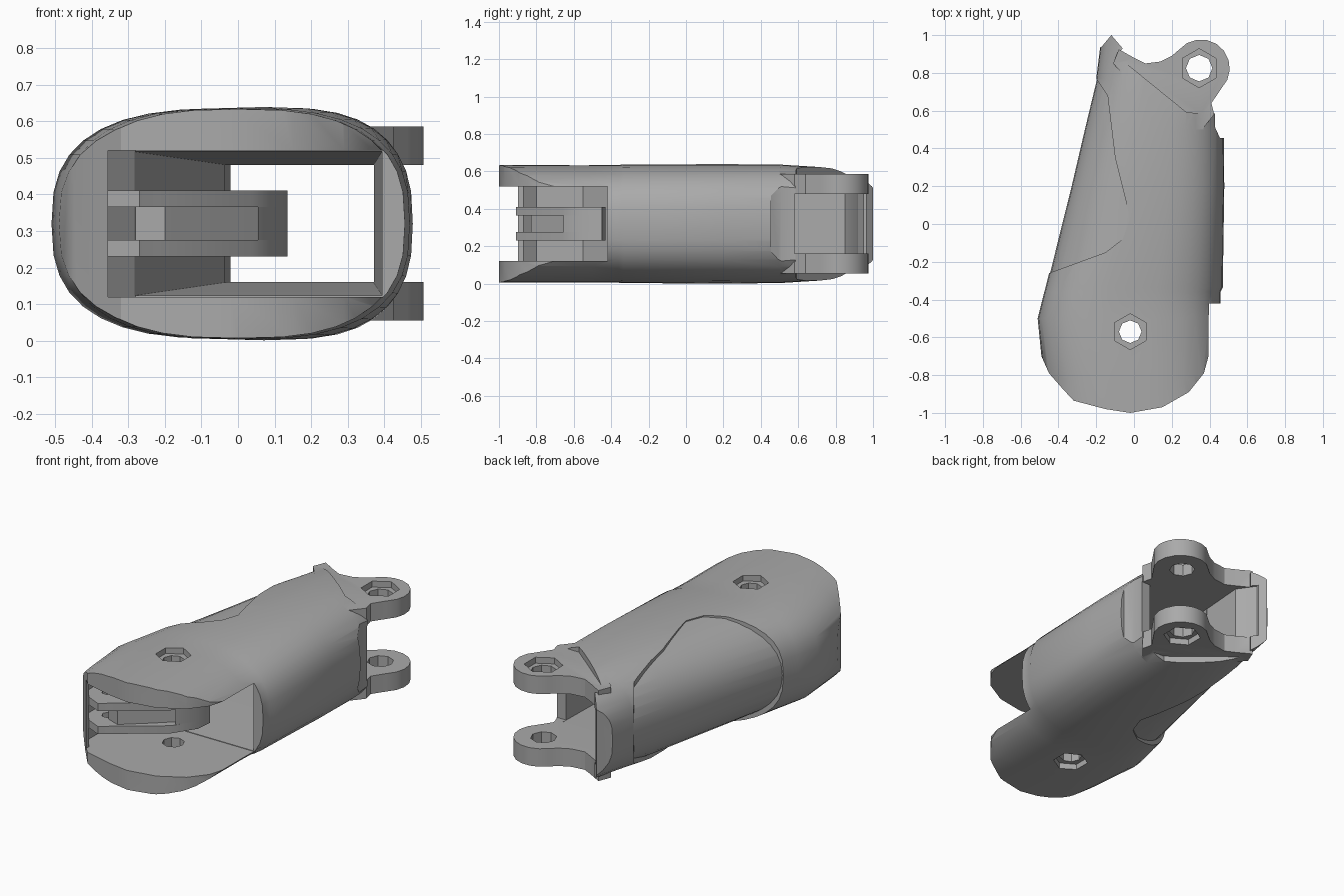
import bpy, bmesh, math

old = bpy.data.objects.get("Cube")
if old:
    bpy.data.objects.remove(old)

grey = bpy.data.materials.new("plain grey")
grey.use_nodes = True
colour = (0.4, 0.4, 0.4, 1)
grey.diffuse_color = colour
grey.node_tree.nodes["Principled BSDF"].inputs["Base Color"].default_value = colour
MID = 0.32


def make(name, bm):
    bmesh.ops.recalc_face_normals(bm, faces=bm.faces)
    mesh = bpy.data.meshes.new(name)
    bm.to_mesh(mesh)
    bm.free()
    mesh.materials.append(grey)
    obj = bpy.data.objects.new(name, mesh)
    bpy.context.collection.objects.link(obj)
    return obj


def skin(name, rings):
    """Closed solid through equal-length rings of points."""
    bm = bmesh.new()
    loops = [[bm.verts.new(p) for p in ring] for ring in rings]
    n = len(loops[0])
    for a, b in zip(loops, loops[1:]):
        for i in range(n):
            j = (i + 1) % n
            bm.faces.new((a[i], a[j], b[j], b[i]))
    bm.faces.new(loops[0])
    bm.faces.new(loops[-1])
    return make(name, bm)


def prism(name, plan, low, high):
    return skin(name, [[(x, y, z) for x, y in plan] for z in (low, high)])


def arc(cx, cy, r, start, end, n):
    angles = [math.radians(start + (end - start) * i / n) for i in range(n + 1)]
    return [(cx + r * math.cos(a), cy + r * math.sin(a)) for a in angles]


def combine(obj, other, operation):
    mod = obj.modifiers.new("cut", "BOOLEAN")
    mod.operation = operation
    mod.solver = "EXACT"
    mod.object = other
    other.hide_render = True
    bpy.context.view_layer.objects.active = obj
    bpy.ops.object.modifier_apply(modifier=mod.name)
    bpy.data.objects.remove(other)


def section(y, left, right, half, power, inset, sides=36):
    """Rounded cross-section across the length."""
    ring = []
    for i in range(sides):
        a = 2 * math.pi * i / sides
        c, s = math.cos(a), math.sin(a)
        u = math.copysign(abs(c) ** (2 / power), c)
        v = math.copysign(abs(s) ** (2 / power), s)
        ring.append(((left + right) / 2 + u * ((right - left) / 2 - inset), y,
                     MID + v * (half - inset)))
    return ring


def loft(name, power, inset):
    return skin(name, [section(*s, power, inset) for s in (
        (-1.05, -0.44, 0.45, 0.313), (-0.8, -0.48, 0.45, 0.315), (-0.5, -0.51, 0.455, 0.315),
        (-0.36, -0.475, 0.458, 0.315), (-0.335, -0.468, 0.47, 0.317), (0.2, -0.335, 0.478, 0.319),
        (0.5, -0.265, 0.475, 0.317), (0.77, -0.2, 0.46, 0.3), (1.05, -0.165, 0.45, 0.27))])


# Main shell: rounded loft trimmed to its plan outline
body = loft("finger_shell", 2.7, 0)
outline = [(-0.6, -0.5), (-0.49, -0.7), (-0.45, -0.79), (-0.38, -0.87), (-0.32, -0.935),
           (-0.15, -0.98), (-0.02, -1), (0.15, -0.97), (0.29, -0.89), (0.37, -0.79),
           (0.4, -0.68), (0.42, -0.42), (0.6, -0.42), (0.6, 0.455), (0.455, 0.455),
           (0.43, 0.51), (0.43, 0.585), (0.28, 0.59), (-0.09, 0.89), (-0.06, 0.93),
           (-0.12, 1), (-0.17, 0.94), (-0.6, 0.7)]
combine(body, prism("trim", outline, -0.2, 0.9), "INTERSECT")

# Flatter, slightly sunken panel wrapping the narrow side
panel = [(-0.7, 0.77), (-0.2, 0.77), (-0.14, 0.68), (-0.1, 0.35), (-0.02, 0.03),
         (-0.06, -0.08), (-0.15, -0.15), (-0.45, -0.26), (-0.7, -0.34)]
sunken = prism("panel_cut", panel, -0.2, 0.9)
combine(sunken, loft("panel_core", 2.25, 0.005), "DIFFERENCE")
combine(body, sunken, "DIFFERENCE")

# Rear fork plate, united with the shell before the gap is cut
fork = [(-0.11, 0.85), (-0.08, 0.925), (0.0, 0.88), (0.06, 0.85), (0.14, 0.86), (0.2, 0.89)]
fork += arc(0.355, 0.825, 0.152, 140, -45, 9)
fork += [(0.41, 0.64), (0.425, 0.58), (0.36, 0.5), (0.2, 0.5)]
combine(body, prism("fork", fork, 0.055, 0.585), "UNION")

# Hollow interior: tapering tunnel, open mouth and rear fork gap
tunnel = [[(left, y, low), (right, y, low), (right, y, high), (left, y, high)]
          for y, left, right, low, high in ((-0.45, -0.29, 0.395, 0.122, 0.518),
                                            (0.65, -0.02, 0.37, 0.161, 0.479))]
combine(body, skin("tunnel", tunnel), "DIFFERENCE")
mouth = [(-0.355, -1.1), (0.7, -1.1), (0.7, -0.42), (0.395, -0.42), (-0.28, -0.42),
         (-0.41, -0.55), (-0.41, -0.8), (-0.355, -0.87)]
combine(body, prism("mouth", mouth, 0.12, 0.52), "DIFFERENCE")
gap = [(-0.04, 0.58), (0.7, 0.58), (0.7, 1.1), (-0.09, 1.1), (-0.09, 0.95), (-0.02, 0.85)]
combine(body, prism("fork_gap", gap, 0.16, 0.48), "DIFFERENCE")

# Inner tongue: two cheeks, a recessed web and a solid end
cheek = [(-0.44, -0.75), (-0.38, -0.86), (-0.27, -0.91), (-0.22, -0.87), (0.04, -0.68),
         (0.125, -0.55), (0.135, -0.45), (0.0, -0.43), (-0.22, -0.52), (-0.42, -0.6)]
web = [(-0.28, -0.8), (-0.2, -0.83), (-0.06, -0.71), (0.06, -0.6), (0.06, -0.46), (-0.2, -0.54)]
tip = [(0.055, -0.655), (0.125, -0.55), (0.135, -0.45), (0.0, -0.43), (0.05, -0.53)]
tongue = [prism("lower_cheek", cheek, 0.23, 0.275), prism("upper_cheek", cheek, 0.365, 0.41),
          prism("tongue_web", web, 0.27, 0.37), prism("tongue_tip", tip, 0.23, 0.41)]
for cheek_plate in tongue[:2]:
    combine(cheek_plate, prism("pin_hole", arc(-0.31, -0.76, 0.035, 0, 300, 5), 0, 0.6), "DIFFERENCE")

# Pin holes with hexagonal recesses; the front pin also passes through the tongue
FRONT_PIN = (-0.02, -0.57, 0.06)
REAR_PIN = (0.345, 0.825, 0.07)
for (x, y, bore), recess, top in ((FRONT_PIN, 0.095, 0.315), (REAR_PIN, 0.103, 0.265)):
    combine(body, prism("bore", arc(x, y, bore, 0, 315, 7), -0.2, 0.9), "DIFFERENCE")
    for side in (1, -1):
        ends = sorted((MID + side * (top - 0.035), MID + side * 0.6))
        combine(body, prism("recess", arc(x, y, recess, 30, 330, 5), *ends), "DIFFERENCE")
for part in tongue:
    combine(part, prism("bore", arc(*FRONT_PIN, 0, 315, 7), 0, 0.6), "DIFFERENCE")

# Smooth rounded surfaces, crisp edges
for obj in [body] + tongue:
    bpy.ops.object.select_all(action="DESELECT")
    obj.select_set(True)
    bpy.context.view_layer.objects.active = obj
    bpy.ops.object.shade_smooth_by_angle(angle=math.radians(30))
